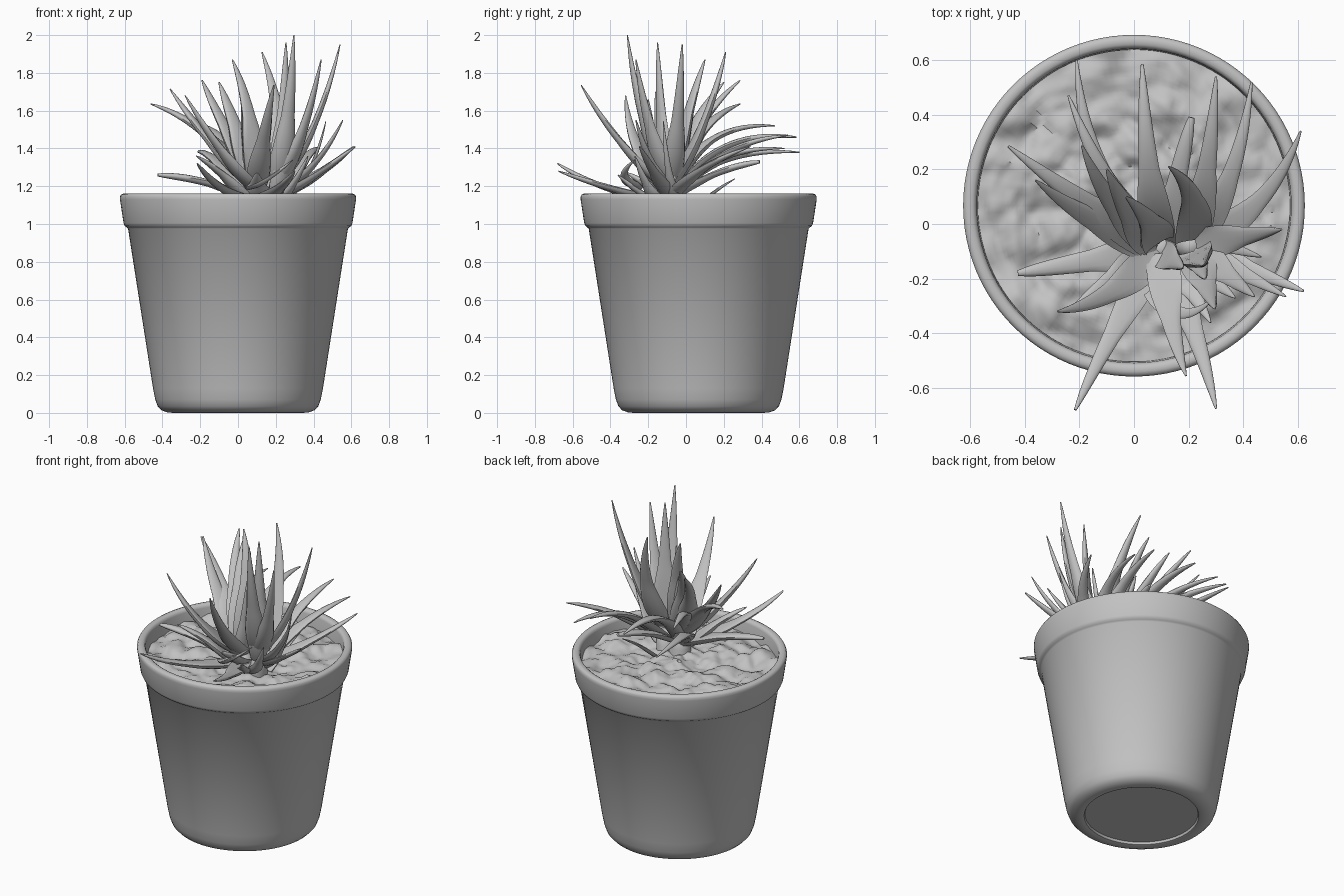
import bpy, bmesh, math
from mathutils import Vector, noise

CY = 0.067  # pot axis sits slightly behind the origin


def material(name, v):
    m = bpy.data.materials.new(name)
    m.diffuse_color = (v, v, v, 1)
    return m


GREY = material("plain grey", 0.54)


def finish(name, bm, angle):
    bmesh.ops.recalc_face_normals(bm, faces=bm.faces)
    me = bpy.data.meshes.new(name)
    bm.to_mesh(me)
    bm.free()
    me.materials.append(GREY)
    ob = bpy.data.objects.new(name, me)
    bpy.context.collection.objects.link(ob)
    bpy.ops.object.select_all(action='DESELECT')
    ob.select_set(True)
    bpy.context.view_layer.objects.active = ob
    bpy.ops.object.shade_smooth_by_angle(angle=math.radians(angle))
    return ob


def bridge(bm, rings):
    n = len(rings[0])
    for a, b in zip(rings, rings[1:]):
        for i in range(n):
            j = (i + 1) % n
            bm.faces.new((a[i], a[j], b[j], b[i]))


def circle(bm, x, y, z, r, n):
    return [bm.verts.new((x + r * math.cos(2 * math.pi * i / n),
                          y + r * math.sin(2 * math.pi * i / n), z)) for i in range(n)]


# Pot: lathed profile with rolled rim, hollow inside, shallow recessed foot
def lathe(name, profile, n=96):
    bm = bmesh.new()
    rings = [circle(bm, 0, CY, z, r, n) for r, z in profile]
    bridge(bm, rings)
    bm.faces.new(rings[0])
    bm.faces.new(rings[-1])
    return finish(name, bm, 50)


lathe("pot", [(0.328, 0.018), (0.333, 0.004), (0.345, 0.0), (0.375, 0.003),
              (0.405, 0.014), (0.425, 0.035), (0.438, 0.07), (0.45, 0.13),
              (0.582, 0.975), (0.59, 0.983), (0.6, 0.99), (0.606, 1.005),
              (0.625, 1.13), (0.625, 1.145), (0.619, 1.156), (0.607, 1.161),
              (0.59, 1.16), (0.58, 1.153), (0.575, 1.14), (0.57, 1.04),
              (0.425, 0.12), (0.38, 0.07)])


# Soil: lumpy disc
def soil():
    bm = bmesh.new()
    n, rows = 130, 44
    rings = []
    centre = bm.verts.new((0, CY, 1.075))
    for k in range(1, rows + 1):
        ring = []
        for i in range(n):
            a = 2 * math.pi * i / n
            r = 0.571 * k / rows
            p = Vector((r * math.cos(a), r * math.sin(a), 0))
            q = p + 0.03 * noise.noise_vector(p * 9)
            d = noise.voronoi(q * 8 + Vector((3, 5, 1)))[0]
            z = 1.08 + 0.05 * (0.45 - d[0]) + 0.03 * noise.noise(p * 7)
            z += 0.012 * noise.noise(p * 22)
            ring.append(bm.verts.new((p.x, CY + p.y, z)))
        rings.append(ring)
    bridge(bm, rings)
    for i in range(n):
        bm.faces.new((centre, rings[0][i], rings[0][(i + 1) % n]))
    finish("soil", bm, 45)


soil()


# Leaf: cupped section swept along a bent path, closing to a thick rounded tip
def leaf(name, base, tip, width, bend=0.0, sway=0.0, blunt=0.05):
    p0, p2 = Vector(base), Vector(tip)
    flat = Vector((p2.x - p0.x, p2.y - p0.y, 0)).normalized()
    side = flat.cross(Vector((0, 0, 1)))
    p1 = (p0 + p2) / 2 + Vector((0, 0, bend)) - flat * bend * 0.5 + side * sway
    bm = bmesh.new()
    steps, n = 18, 12
    rings = []
    for s in range(steps + 1):
        t = s / steps
        c = p0 * (1 - t) ** 2 + p1 * 2 * t * (1 - t) + p2 * t * t
        tan = ((p1 - p0) * (1 - t) + (p2 - p1) * t).normalized()
        across = (side - tan * side.dot(tan)).normalized()
        up = across.cross(tan)
        w = width * (0.8 + 0.2 * math.sin(math.pi * min(t / 0.5, 1)))
        w *= (1 - blunt) * (1 - t ** 1.35) + blunt * (1 - 0.5 * t ** 10)
        ring = []
        for i in range(n):
            a = 2 * math.pi * i / n
            h = math.sin(a)
            h = h * (0.6 + 0.2 * t) if h < 0 else h * (0.9 * t - 0.2)
            ring.append(bm.verts.new(c + across * w * math.cos(a) + up * w * h))
        rings.append(ring)
    bridge(bm, rings)
    bm.faces.new(rings[0])
    bm.faces.new(rings[-1])
    finish(name, bm, 50)


# Main rosette: tip, half width, bend, sway, tip fraction
MAIN = [
    ((-0.21, 0.60, 1.38), 0.065, 0.15, -0.17, 0.15),
    ((-0.24, 0.47, 1.52), 0.065, 0.20, -0.08, 0.15),
    ((-0.46, 0.285, 1.635), 0.075, 0.13, -0.03, 0.15),
    ((0.03, 0.585, 1.46), 0.07, 0.20, -0.03, 0.18),
    ((0.21, 0.39, 1.33), 0.055, 0.06, 0, 0.5),
    ((-0.36, 0.16, 1.715), 0.075, -0.02, -0.05, 0.12),
    ((-0.19, 0.286, 1.76), 0.07, 0.06, -0.08, 0.15),
    ((-0.10, 0.20, 1.75), 0.085, 0.06, -0.04, 0.12),
    ((-0.425, -0.18, 1.26), 0.065, 0.05, 0, 0.4),
    ((-0.28, -0.32, 1.68), 0.07, -0.08, -0.08, 0.12),
    ((-0.215, -0.68, 1.32), 0.06, -0.08, 0.02, 0.2),
    ((0.30, -0.675, 1.28), 0.065, -0.03, -0.03, 0.15),
    ((0.19, -0.555, 1.735), 0.07, -0.06, 0.03, 0.12),
    ((-0.03, 0.10, 1.87), 0.075, 0.06, 0.04, 0.12),
]
# Side rosette, taller and steeper
SIDE = [
    ((0.30, 0.54, 1.47), 0.065, 0.12, 0.03, 0.15),
    ((0.43, 0.52, 1.40), 0.06, 0.14, 0.09, 0.15),
    ((0.61, 0.34, 1.41), 0.06, 0.02, 0.13, 0.15),
    ((0.62, -0.245, 1.41), 0.055, -0.02, 0, 0.2),
    ((0.555, -0.265, 1.55), 0.05, -0.08, 0, 0.15),
    ((0.54, -0.02, 1.95), 0.065, -0.10, 0, 0.12),
    ((0.44, -0.265, 1.87), 0.065, -0.08, 0, 0.12),
    ((0.296, -0.31, 2.0), 0.075, -0.10, 0, 0.1),
    ((0.254, -0.15, 1.96), 0.075, -0.04, 0, 0.1),
    ((0.127, 0.21, 1.91), 0.075, -0.04, 0.10, 0.12),
]
for label, centre, table in (("main_leaf", (0.10, -0.09), MAIN),
                             ("side_leaf", (0.21, -0.08), SIDE)):
    for k, (tip, w, bend, sway, blunt) in enumerate(table):
        out = Vector((tip[0] - centre[0], tip[1] - centre[1], 0)).normalized() * 0.01
        z = 1.14 + 0.10 * max(0, min(1, (tip[2] - 1.3) / 0.6))
        leaf(f"{label}_{k + 1}", (centre[0] + out.x, centre[1] + out.y, z),
             tip, w, bend, sway, blunt)

# Short young leaves around the crown and a low one behind: base, tip, half width, bend, sway
YOUNG = [
    ((0.10, -0.10, 1.16), (0.10, -0.31, 1.27), 0.075, 0.0, 0),
    ((0.06, -0.24, 1.20), (0.29, -0.27, 1.34), 0.04, -0.03, 0.14),
    ((0.15, -0.14, 1.12), (0.28, -0.36, 1.26), 0.055, -0.02, 0),
    ((0.20, -0.14, 1.12), (0.37, -0.27, 1.36), 0.05, -0.04, 0),
    ((0.23, -0.05, 1.12), (0.465, -0.12, 1.545), 0.035, -0.10, 0),
    ((0.05, -0.11, 1.14), (-0.22, -0.30, 1.36), 0.065, 0.03, 0),
    ((0.20, 0.00, 1.05), (0.27, 0.26, 1.24), 0.035, 0.02, 0),
    ((0.09, -0.10, 1.18), (0.18, -0.16, 1.70), 0.06, -0.04, 0),
    ((0.10, -0.08, 1.18), (0.02, 0.04, 1.62), 0.075, 0.0, 0),
    ((0.21, -0.09, 1.18), (0.26, -0.20, 1.66), 0.06, -0.04, 0),
]
for k, (b, t, w, bend, sway) in enumerate(YOUNG):
    leaf(f"young_leaf_{k + 1}", b, t, w, bend, sway, 0.15)


# Stems joining the leaf bases
def stem(name, low, high, r):
    bm = bmesh.new()
    rings = []
    for t, f in ((0, 1.0), (0.5, 0.9), (0.85, 0.75), (1, 0.3)):
        c = Vector(low).lerp(Vector(high), t)
        rings.append(circle(bm, c.x, c.y, c.z, r * f, 16))
    bridge(bm, rings)
    bm.faces.new(rings[0])
    bm.faces.new(rings[-1])
    finish(name, bm, 60)


stem("main_stem", (0.10, -0.08, 1.03), (0.10, -0.09, 1.19), 0.07)
stem("side_stem", (0.18, -0.06, 1.03), (0.21, -0.08, 1.19), 0.06)
